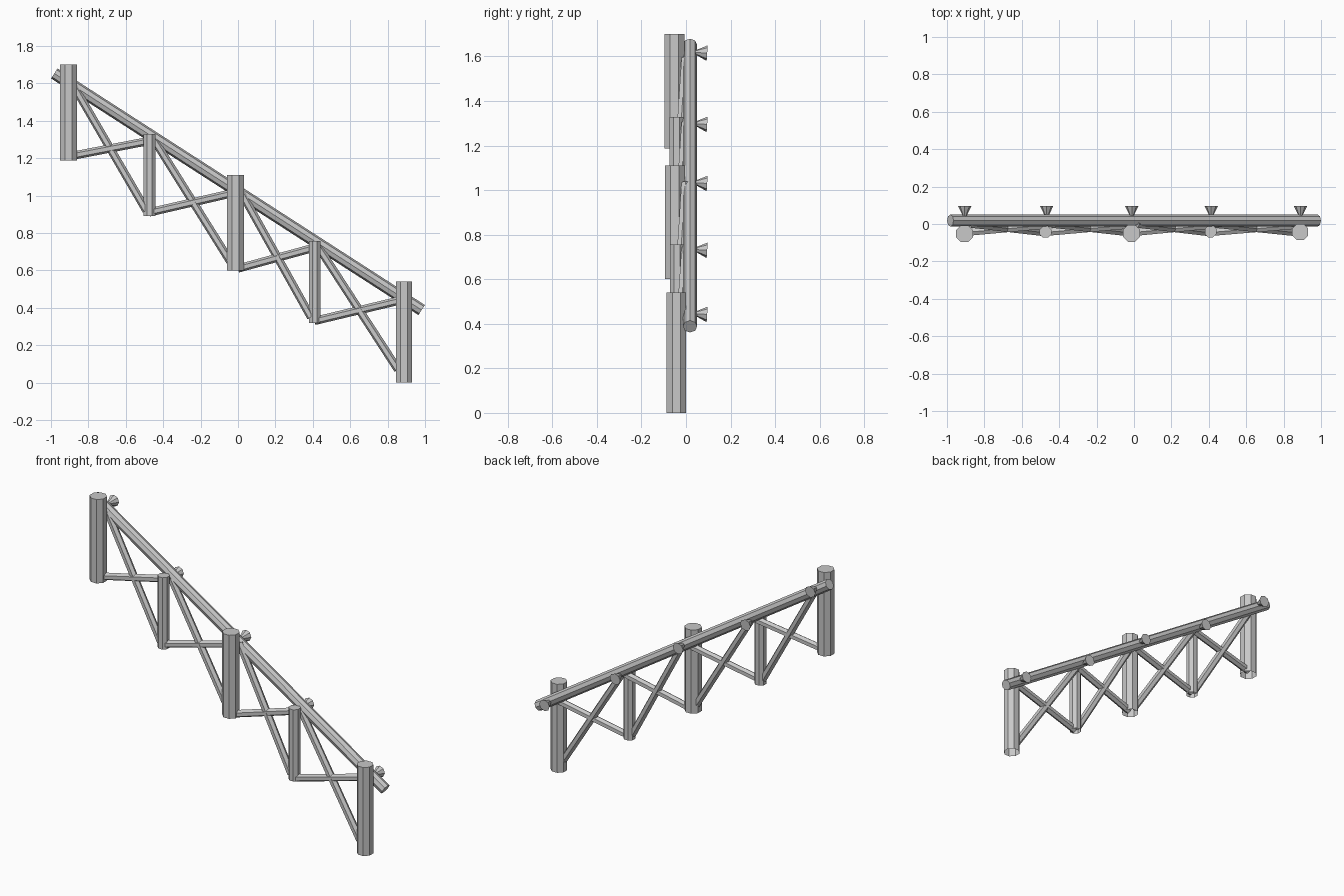
import bpy
import bmesh
from math import pi
from mathutils import Quaternion, Vector

cube = bpy.data.objects.get("Cube")
if cube:
    bpy.data.objects.remove(cube)

grey = bpy.data.materials.new("weathered grey")
grey.use_nodes = True
grey.diffuse_color = (0.58, 0.58, 0.58, 1)
grey.node_tree.nodes["Principled BSDF"].inputs["Base Color"].default_value = (0.58, 0.58, 0.58, 1)


def pole(name, start, end, r1, r2=None, sides=8, turn=0.0):
    """Flat sided pole from start to end, turned about its own axis."""
    a, b = Vector(start), Vector(end)
    axis = b - a
    bpy.ops.mesh.primitive_cone_add(vertices=sides, radius1=r1, radius2=r2 or r1,
                                    depth=axis.length, location=(a + b) / 2)
    ob = bpy.context.object
    ob.name = name
    ob.rotation_mode = 'QUATERNION'
    ob.rotation_quaternion = axis.to_track_quat('Z', 'Y') @ Quaternion((0, 0, 1), turn)
    ob.data.materials.append(grey)
    return ob


def open_bottom(ob):
    """Remove the lower cap of a post."""
    bm = bmesh.new()
    bm.from_mesh(ob.data)
    caps = [f for f in bm.faces if f.normal.z < -0.9]
    bmesh.ops.delete(bm, geom=caps, context='FACES_ONLY')
    bm.to_mesh(ob.data)
    bm.free()


# Upright posts: x, y, bottom, top, radius
posts = [(-0.907, -0.052, 1.188, 1.70, 0.049),
         (-0.473, -0.042, 0.89, 1.328, 0.034),
         (-0.013, -0.05, 0.60, 1.11, 0.049),
         (0.41, -0.04, 0.32, 0.757, 0.034),
         (0.888, -0.043, 0.0, 0.54, 0.047)]
for i, (x, y, low, high, r) in enumerate(posts):
    open_bottom(pole(f"post_{i + 1}", (x, y, low), (x, y, high), r, turn=pi / 8))

# Sloping handrail
pole("handrail", (-0.982, 0.018, 1.653), (0.982, 0.018, 0.388), 0.032)

# Flared pegs on the back of the rail
for i, (x, z) in enumerate([(-0.905, 1.615), (-0.467, 1.295), (-0.012, 1.03),
                            (0.413, 0.73), (0.89, 0.442)]):
    pole(f"peg_{i + 1}", (x, 0.035, z + 0.004), (x, 0.095, z), 0.006, 0.035)

# Crossed braces in each bay: steep (x, z -> x, z), shallow (x, z -> x, z)
bays = [((-0.88, 1.59, -0.49, 0.92), (-0.90, 1.21, -0.46, 1.295)),
        ((-0.45, 1.30, -0.04, 0.645), (-0.475, 0.91, -0.02, 1.015)),
        ((0.01, 1.03, 0.39, 0.35), (0.0, 0.61, 0.42, 0.725)),
        ((0.42, 0.74, 0.855, 0.07), (0.41, 0.33, 0.89, 0.445))]
for i, (steep, shallow) in enumerate(bays):
    x1, z1, x2, z2 = steep
    pole(f"steep_brace_{i + 1}", (x1, 0.0, z1), (x2, -0.045, z2), 0.022, sides=6)
    x1, z1, x2, z2 = shallow
    pole(f"shallow_brace_{i + 1}", (x1, -0.045, z1), (x2, -0.005, z2), 0.022, sides=6)
